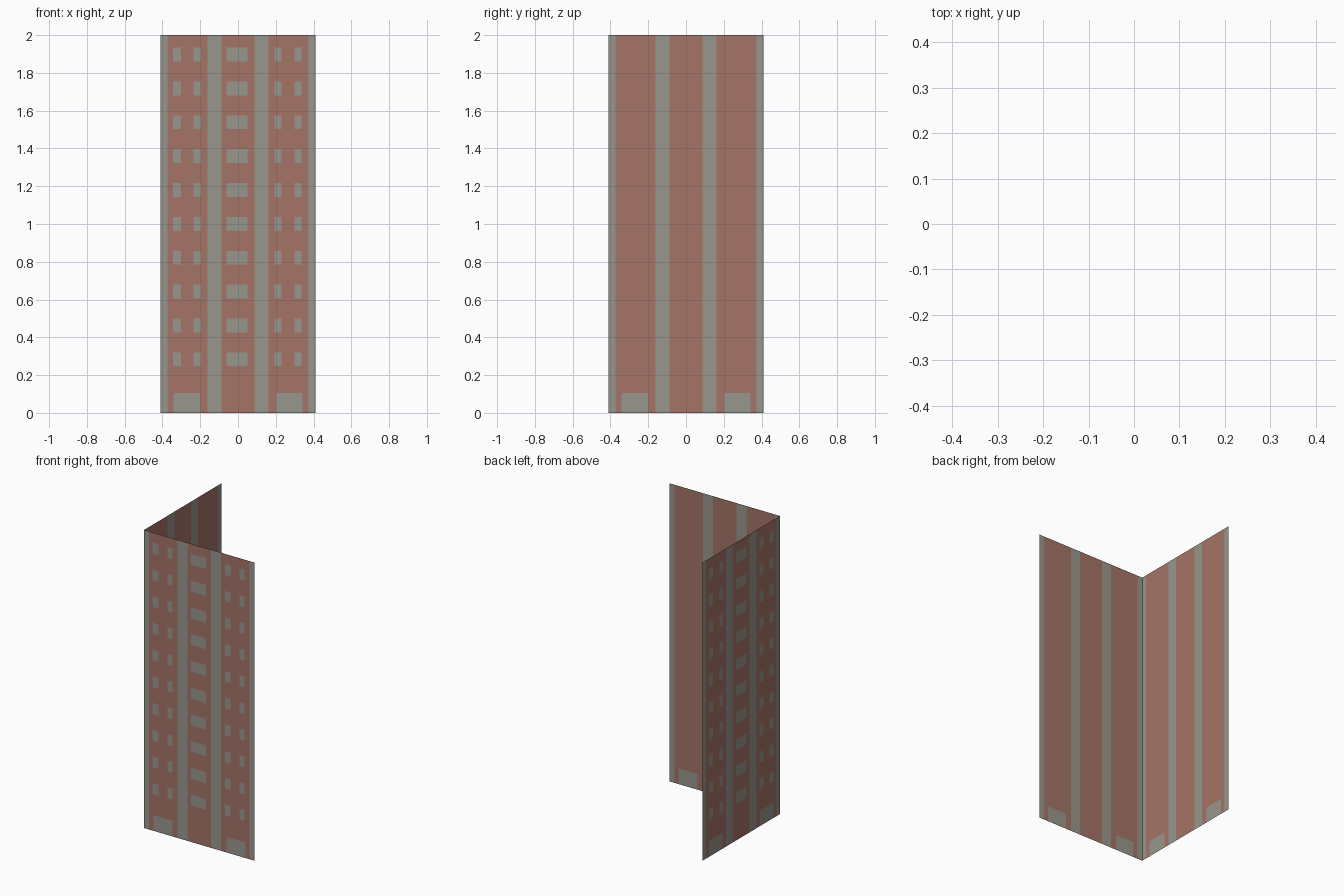
import bpy, bmesh, math

if "Cube" in bpy.data.objects:
    bpy.data.objects.remove(bpy.data.objects["Cube"])

H = 0.41            # half width of the building
TOP = 2.0


def material(name, rgb):
    m = bpy.data.materials.new(name)
    m.diffuse_color = (*rgb, 1.0)
    m.use_nodes = True
    m.node_tree.nodes["Principled BSDF"].inputs["Base Color"].default_value = m.diffuse_color
    return m


brick = material("red brick", (0.375, 0.175, 0.137))
grey = material("warm grey", (0.315, 0.310, 0.270))


def add_rect(bm, u0, u1, z0, z1, y, index=0):
    vs = [bm.verts.new((u, y, z)) for u, z in ((u0, z0), (u1, z0), (u1, z1), (u0, z1))]
    bm.faces.new(vs).material_index = index


def finish(bm, name, mats, angle):
    bmesh.ops.remove_doubles(bm, verts=bm.verts, dist=1e-5)
    me = bpy.data.meshes.new(name)
    bm.to_mesh(me)
    bm.free()
    for m in mats:
        me.materials.append(m)
    ob = bpy.data.objects.new(name, me)
    ob.rotation_euler.z = angle
    bpy.context.collection.objects.link(ob)


def build_side(side, angle):
    # Thin wall cut into brick panels, grey pilasters and grey ground-floor openings
    half = [0.087, 0.161, 0.200, 0.341, 0.373, H]
    cols = [-u for u in reversed(half)] + half
    bm = bmesh.new()
    for a, b in zip(cols, cols[1:]):
        c = abs(a + b) / 2
        pilaster = c > 0.373 or 0.087 < c < 0.161
        opening = 0.200 < c < 0.341
        for z0, z1 in ((0, 0.105), (0.105, TOP)):
            is_grey = pilaster or (opening and z1 < 1)
            add_rect(bm, a, b, z0, z1, -H, 1 if is_grey else 0)
    finish(bm, side + "_wall", [brick, grey], angle)

    # Ten floors of window plates on the outside only
    bm = bmesh.new()
    for floor in range(10):
        z = 0.247 + floor * 0.1793
        for u, w in ((-0.345, 0.042), (-0.235, 0.038), (-0.06, 0.111),
                     (0.193, 0.038), (0.299, 0.038)):
            add_rect(bm, u, u + w, z, z + 0.073, -H - 0.002)
    finish(bm, side + "_windows", [grey], angle)


build_side("front", 0)
build_side("left", -math.pi / 2)
